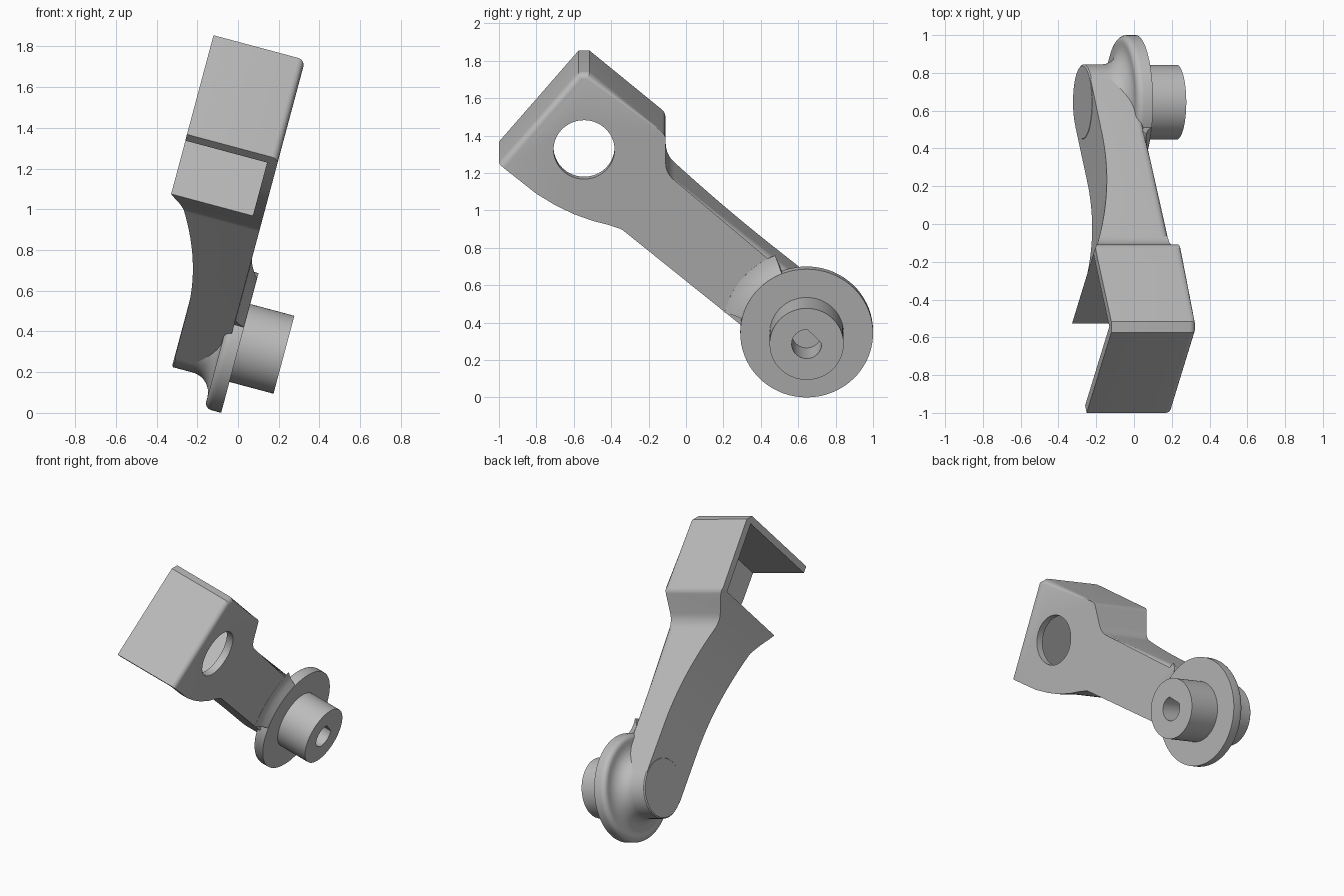
import bpy, bmesh
from math import sin, cos, tan, pi, radians, acos
from mathutils import Vector

if "Cube" in bpy.data.objects:
    bpy.data.objects.remove(bpy.data.objects["Cube"], do_unlink=True)

grey = bpy.data.materials.new("plain grey")
grey.use_nodes = True
grey.diffuse_color = (0.5, 0.5, 0.5, 1)
grey.node_tree.nodes["Principled BSDF"].inputs["Base Color"].default_value = (0.5, 0.5, 0.5, 1)

TILT = radians(15)              # the whole part leans about y
ARM = radians(40.2)             # slope of the arm in its side plane
D = Vector((0, cos(ARM), -sin(ARM)))    # along the arm, towards the hub
E = Vector((0, sin(ARM), cos(ARM)))     # across the arm
AXIS = Vector((0, 0.645, 0.334))        # hub centre
TIP = Vector((0, -1, 1.256))            # lower end of the front wall
FACE, BACK = -0.13, -0.596              # side faces of the arm and head
X = Vector((1, 0, 0))


def make(name, bm):
    bmesh.ops.recalc_face_normals(bm, faces=bm.faces)
    mesh = bpy.data.meshes.new(name)
    bm.to_mesh(mesh)
    bm.free()
    mesh.materials.append(grey)
    ob = bpy.data.objects.new(name, mesh)
    bpy.context.collection.objects.link(ob)
    ob.rotation_euler = (0, TILT, 0)
    return ob


def prism(points, direction):
    bm = bmesh.new()
    low = [bm.verts.new(p) for p in points]
    high = [bm.verts.new(p + direction) for p in points]
    bm.faces.new(low)
    bm.faces.new(high)
    for i in range(len(low)):
        j = (i + 1) % len(low)
        bm.faces.new((low[i], low[j], high[j], high[i]))
    return bm


def circle(centre, x, radius, start=0, end=2 * pi, n=64):
    return [Vector((x, centre.y + radius * cos(a), centre.z + radius * sin(a)))
            for a in (start + (end - start) * i / n for i in range(n))]


def revolve(name, profile, start, end, n, caps):
    """Turn (radius, x) points about the hub axis."""
    bm = bmesh.new()
    rings = []
    for i in range(n + 1):
        a = start + (end - start) * i / n
        rings.append([bm.verts.new((x, AXIS.y + r * cos(a), AXIS.z + r * sin(a)))
                      for r, x in profile])
    count = len(profile)
    for a, b in zip(rings, rings[1:]):
        for k in range(count if caps else count - 1):
            m = (k + 1) % count
            bm.faces.new((a[k], a[m], b[m], b[k]))
    if caps:
        bm.faces.new(rings[0])
        bm.faces.new(rings[-1])
    bmesh.ops.remove_doubles(bm, verts=bm.verts, dist=1e-5)
    return make(name, bm)


def rounded(corners, steps=7):
    """Polygon from (y, z, radius) corners."""
    out = []
    for i, (y, z, r) in enumerate(corners):
        p = Vector((y, z))
        if not r:
            out.append(p)
            continue
        a = (Vector(corners[i - 1][:2]) - p).normalized()
        b = (Vector(corners[(i + 1) % len(corners)][:2]) - p).normalized()
        half = a.angle(b) / 2
        reach = r / tan(half)
        mid = p + (a + b).normalized() * (r / sin(half))
        u, v = p + a * reach - mid, p + b * reach - mid
        sweep = u.angle(v)
        for k in range(steps + 1):
            f = k / steps
            out.append(mid + (u * sin((1 - f) * sweep) + v * sin(f * sweep)) / sin(sweep))
    return out


def cut(ob, bm):
    cutter = make("cutter", bm)
    cutter.hide_render = True
    mod = ob.modifiers.new("cut", 'BOOLEAN')
    mod.operation, mod.solver, mod.object = 'DIFFERENCE', 'EXACT', cutter
    bpy.context.view_layer.objects.active = ob
    bpy.ops.object.modifier_apply(modifier=mod.name)
    bpy.data.objects.remove(cutter, do_unlink=True)


def smooth(ob):
    bpy.ops.object.select_all(action='DESELECT')
    ob.select_set(True)
    bpy.context.view_layer.objects.active = ob
    bpy.ops.object.shade_smooth_by_angle(angle=radians(30))


# Arm and head: one side outline, upper run first, then the underside
upper = rounded([(-1, 1.256, 0), (-0.575, 1.76, 0), (-0.515, 1.76, 0),
                 (-0.11, 1.418, 0.05), (-0.108, 1.205, 0.12), (0.77, 0.49, 0), (0.515, 0.182, 0)])[:-1]
under = rounded([(0.77, 0.49, 0), (0.515, 0.182, 0), (-0.345, 0.897, 0.08), (-0.42, 0.922, 0),
                 (-0.5, 0.943, 0), (-0.6, 0.98, 0), (-0.7, 1.03, 0), (-0.8, 1.093, 0)])[1:]
outline = [Vector((BACK, p.x, p.y)) for p in upper + under]
bm = prism(outline, X * (FACE - BACK))
bm.verts.ensure_lookup_table()
n = len(outline)
run = {bm.verts[n + i] for i in range(len(upper))}
edges = [e for e in bm.edges if e.verts[0] in run and e.verts[1] in run]
bmesh.ops.bevel(bm, geom=edges, offset=0.035, segments=5, profile=0.5,
                affect='EDGES', clamp_overlap=False)
body = make("arm_and_head", bm)

# Open pocket that leaves the side plate, front wall and top wall
corners = [(0.05, -0.5), (0.556, -0.5), (0.556, 0.648), (0.05, 0.648)]
cut(body, prism([TIP + D * a + E * b + X * -0.8 for a, b in corners], X * 0.62))

# Curved flare on the arm's outer side
flare = []
for i in range(25):
    t = -1.03 + 0.93 * i / 24
    flare.append(D * t + X * (-0.37 - 0.226 * ((t + 0.1) / 0.92) ** 2))
flare += [D * 1 + X * -0.37, D * 1 + X * -0.9, D * -1.03 + X * -0.9]
cut(body, prism([p - E * 2 for p in flare], E * 4))

# Round hole through the side plate
cut(body, prism(circle(Vector((0, -0.545, 1.337)), -0.4, 0.163), X * 0.5))
smooth(body)

# Hub, flange and boss in one turned piece
fillet = [(0.3 - 0.1 * cos(a), -0.265 + 0.1 * sin(a)) for a in (pi / 2 * i / 8 for i in range(9))]
rim = [(0.32 + 0.035 * sin(a), -0.13 - 0.035 * cos(a)) for a in (pi / 2 * i / 6 for i in range(7))]
hub = revolve("hub_flange_and_boss",
              [(0, -0.372), (0.193, -0.372), (0.2, -0.365)] + fillet + rim
              + [(0.355, -0.08), (0.198, -0.08), (0.198, 0.144), (0, 0.144)], 0, 2 * pi, 72, False)

# Blind D-shaped shaft hole in the boss
gap = acos(0.06 / 0.08)
arc = circle(AXIS, -0.076, 0.08, pi / 4 + gap, pi / 4 - gap + 2 * pi, 40)
arc.append(AXIS + Vector((-0.076, 0.08 * cos(pi / 4 - gap), 0.08 * sin(pi / 4 - gap))))
cut(hub, prism(arc, X * 0.4))
smooth(hub)

# Ramp that blends the arm into the flange rim
blend = revolve("flange_blend", [(0.3, -0.16), (0.45, -0.135), (0.45, -0.129), (0.42, -0.122),
                                 (0.39, -0.107), (0.354, -0.081), (0.3, -0.081)],
                radians(112), radians(167), 18, True)
smooth(blend)
